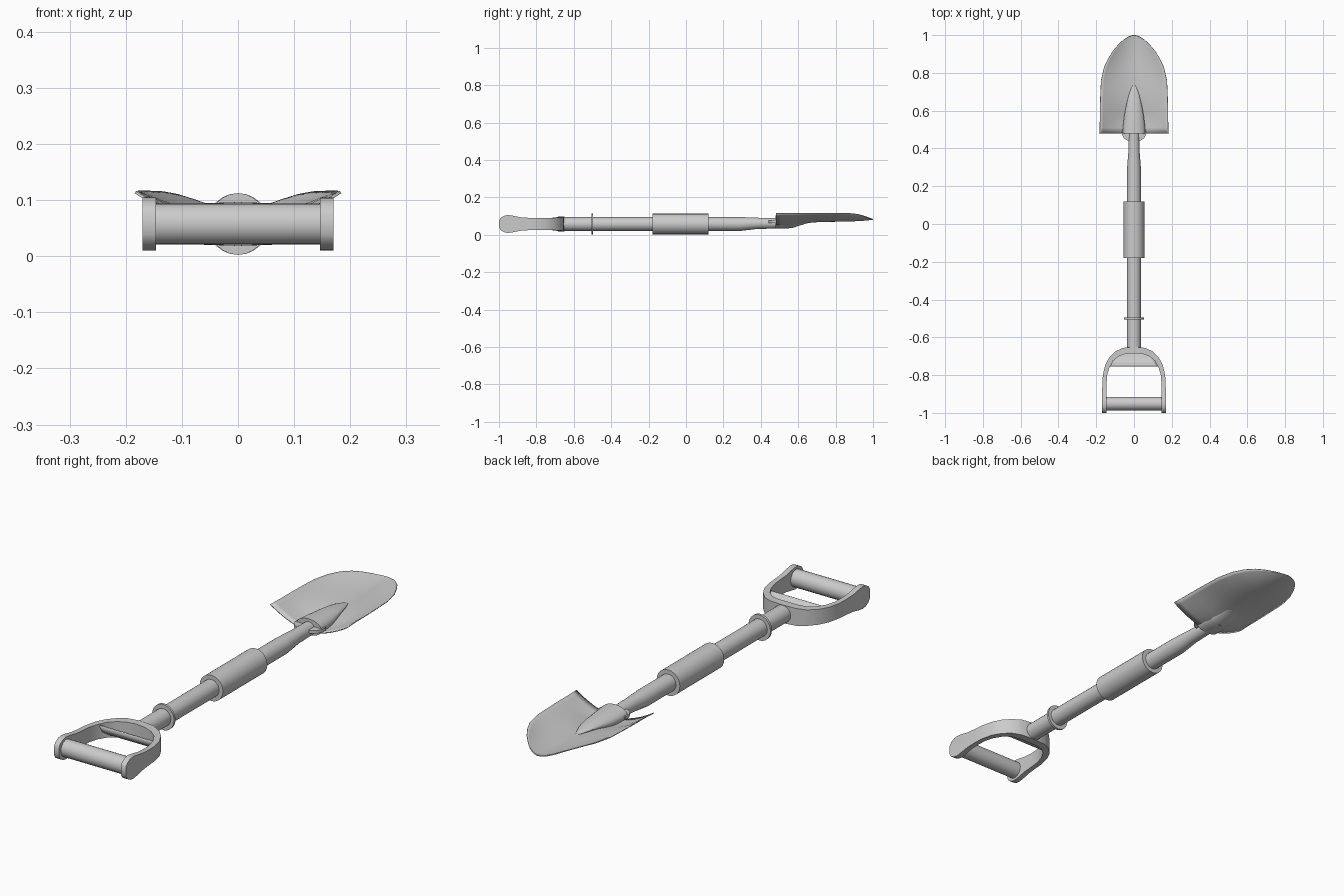
import bpy, bmesh, math

if "Cube" in bpy.data.objects:
    bpy.data.objects.remove(bpy.data.objects["Cube"])

ZC = 0.0575  # height of the tool's long axis


def finish(name, bm, angle=35):
    bmesh.ops.remove_doubles(bm, verts=bm.verts, dist=1e-5)
    bmesh.ops.recalc_face_normals(bm, faces=bm.faces)
    me = bpy.data.meshes.new(name)
    bm.to_mesh(me)
    bm.free()
    ob = bpy.data.objects.new(name, me)
    bpy.context.collection.objects.link(ob)
    bpy.ops.object.select_all(action='DESELECT')
    ob.select_set(True)
    bpy.context.view_layer.objects.active = ob
    bpy.ops.object.shade_smooth_by_angle(angle=math.radians(angle))
    return ob


def loft(name, rings, closed=True, caps=True, angle=35):
    """Skin a list of equal-length point rings."""
    bm = bmesh.new()
    rows = [[bm.verts.new(p) for p in r] for r in rings]
    n = len(rows[0])
    for a, b in zip(rows, rows[1:]):
        for i in range(n if closed else n - 1):
            j = (i + 1) % n
            bm.faces.new((a[i], a[j], b[j], b[i]))
    if caps:
        bm.faces.new(rows[0])
        bm.faces.new(rows[-1])
    return finish(name, bm, angle)


def tube(name, profile, sides=24):
    """Elliptical rings along y: (y, x radius, z radius, centre z)."""
    ts = [2 * math.pi * i / sides for i in range(sides)]
    return loft(name, [[(rx * math.cos(t), y, zc + rz * math.sin(t)) for t in ts]
                       for y, rx, rz, zc in profile])


def interp(table, y, k):
    for a, b in zip(table, table[1:]):
        if y <= b[0]:
            f = (y - a[0]) / (b[0] - a[0])
            return a[k] + f * (b[k] - a[k])
    return table[-1][k]


# Shaft, middle sleeve and thin ring
tube("shaft", [(-0.67, .037, .037, ZC), (0.29, .037, .037, ZC), (0.33, .034, .034, .059),
               (0.38, .030, .030, .061), (0.56, .027, .027, .062)])
tube("sleeve", [(-0.18, .055, .055, ZC), (0.12, .055, .055, ZC)])
tube("ring", [(-0.506, .037, .037, ZC), (-0.506, .052, .055, ZC),
              (-0.496, .052, .055, ZC), (-0.496, .037, .037, ZC)])

# D-handle frame: (outer x, outer y, inner x, inner y, half height), mirrored
half = [(.170, -1.0, .146, -1.0, .018), (.170, -.990, .146, -.990, .034),
        (.170, -.970, .146, -.970, .045), (.170, -.950, .146, -.950, .0475),
        (.170, -.925, .146, -.925, .044), (.169, -.885, .146, -.885, .036),
        (.167, -.840, .145, -.840, .033), (.165, -.800, .142, -.800, .032),
        (.153, -.748, .130, -.760, .032), (.132, -.708, .110, -.724, .033),
        (.100, -.675, .080, -.700, .034), (.060, -.656, .045, -.688, .037)]
crest = [(0, -.650, 0, -.685, .039)]
path = half + crest + [(-a, b, -c, d, h) for a, b, c, d, h in reversed(half)]
loft("handle_frame", [[(ox, oy, ZC - h), (ox, oy, ZC + h), (ix, iy, ZC + h), (ix, iy, ZC - h)]
                      for ox, oy, ix, iy, h in path])

# Grip bar across the handle
ts = [2 * math.pi * i / 24 for i in range(24)]
loft("grip", [[(x, -.951 + .036 * math.cos(t), ZC + .0365 * math.sin(t)) for t in ts]
              for x in (-.15, .15)])

# Curved web filling the top of the handle opening
web = []
for y, z, w in [(-.672, .028, .075), (-.700, .030, .095), (-.725, .038, .112),
                (-.745, .055, .124), (-.755, .083, .130)]:
    web.append([(w * (i / 6 - 1), y, z) for i in range(13)])
ob = loft("handle_web", web, closed=False, caps=False)
ob.modifiers.new("thickness", 'SOLIDIFY').thickness = 0.004

# Blade: (y, half width, centre z, rim z), dished across
blade = [(.480, .183, .048, .114), (.510, .181, .046, .115), (.550, .180, .046, .115),
         (.590, .180, .053, .115), (.640, .179, .064, .115), (.700, .177, .069, .115),
         (.760, .174, .071, .115), (.830, .158, .072, .115), (.880, .134, .073, .114),
         (.920, .108, .075, .109), (.950, .082, .077, .101), (.975, .056, .079, .092),
         (.990, .033, .081, .086), (.997, .017, .082, .084), (1.0, .004, .083, .083)]
rows = []
for y, w, zc, zr in blade:
    row = []
    for i in range(25):
        u = i / 12 - 1
        row.append((u * w, y, zc + (zr - zc) * abs(u) ** 1.8))
    rows.append(row)
ob = loft("blade", rows, closed=False, caps=False, angle=60)
m = ob.modifiers.new("thickness", 'SOLIDIFY')
m.thickness = 0.004
m.offset = 0

# Socket tongue swelling out of the blade above and below
tube("socket", [(.478, .060, .034, .068), (.520, .058, .033, .067), (.570, .052, .030, .067),
                (.610, .045, .022, .072), (.650, .036, .014, .076), (.690, .026, .008, .076),
                (.720, .014, .004, .074), (.738, .003, .001, .072)])

# Thin flange behind the blade
out = [(.065, .50), (.064, .475), (.052, .452), (.030, .440)]
pts = out + [(-x, y) for x, y in reversed(out)]
loft("socket_flange", [[(x, y, z) for x, y in pts] for z in (.062, .075)])
